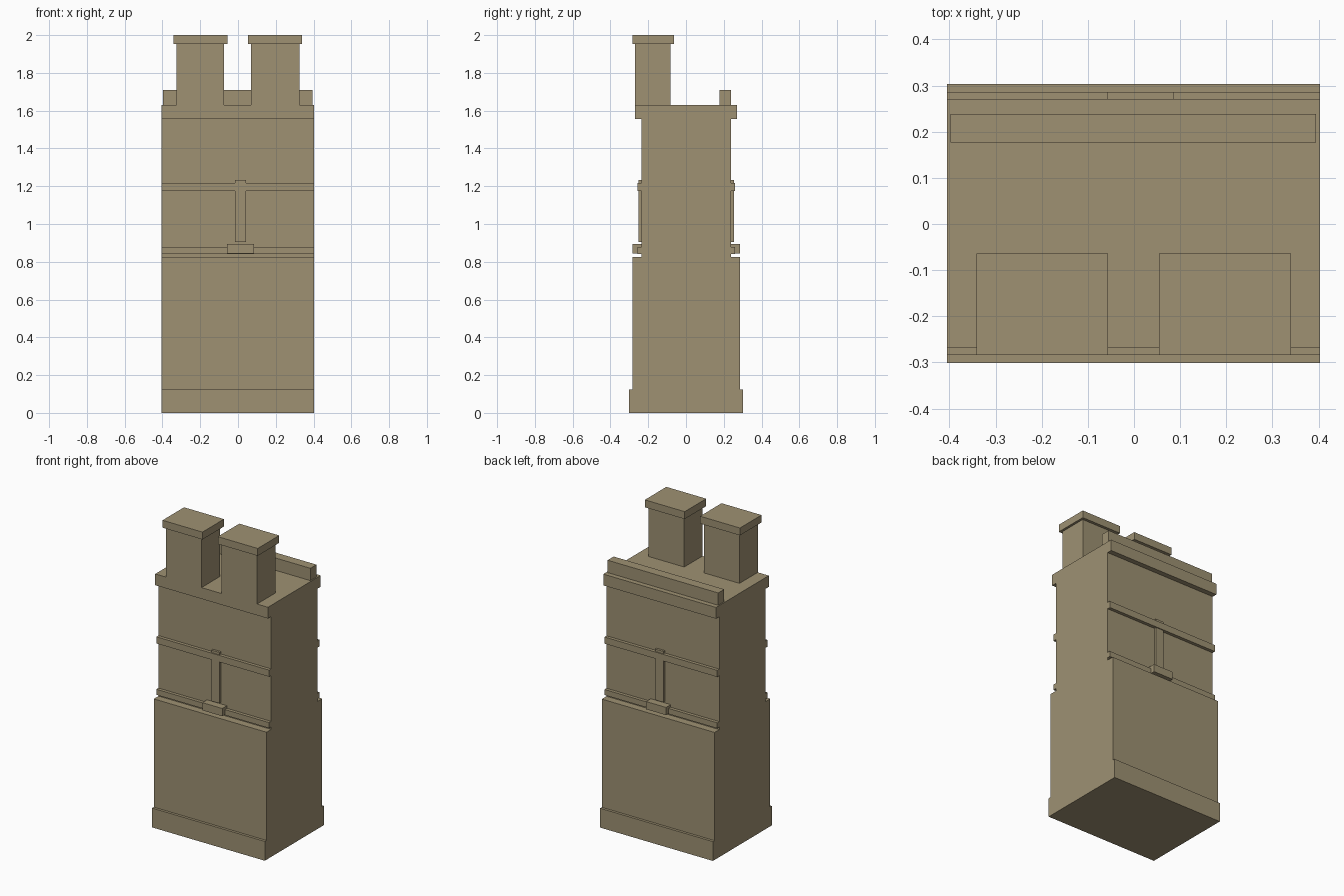
import bpy
import bmesh

cube = bpy.data.objects.get("Cube")
if cube:
    bpy.data.objects.remove(cube, do_unlink=True)

stone = bpy.data.materials.new("tan_stone")
stone.use_nodes = True
colour = (0.342, 0.283, 0.171, 1)
stone.diffuse_color = colour
stone.node_tree.nodes["Principled BSDF"].inputs["Base Color"].default_value = colour

MID = 0.001                    # depth centre of the tower
LEFT, RIGHT = 0.403, -0.405    # side walls
ROOF = 1.63


def finish(name, bm):
    bmesh.ops.recalc_face_normals(bm, faces=bm.faces)
    mesh = bpy.data.meshes.new(name)
    bm.to_mesh(mesh)
    bm.free()
    mesh.materials.append(stone)
    obj = bpy.data.objects.new(name, mesh)
    bpy.context.collection.objects.link(obj)
    return obj


def box(name, x, y, z):
    bm = bmesh.new()
    bmesh.ops.create_cube(bm, size=1)
    for v in bm.verts:
        v.co = [(a + b) / 2 + c * (b - a) for c, (a, b) in zip(v.co, (x, y, z))]
    return finish(name, bm)


# Tower: stepped half profile (depth, height) mirrored and extruded sideways
WALL, BAND = 0.237, 0.258
half = [(0.302, 0), (0.302, 0.125), (0.285, 0.125), (0.285, 0.826),
        (WALL, 0.826), (WALL, 0.842), (BAND, 0.842), (BAND, 0.878),
        (WALL, 0.878), (WALL, 1.175), (BAND, 1.175), (BAND, 1.218),
        (WALL, 1.218), (WALL, 1.557), (0.27, 1.557), (0.27, ROOF)]
outline = [(MID + d, z) for d, z in half] + [(MID - d, z) for d, z in reversed(half)]
bm = bmesh.new()
face = bm.faces.new([bm.verts.new((RIGHT, y, z)) for y, z in outline])
side = bmesh.ops.extrude_face_region(bm, geom=[face])
bmesh.ops.translate(bm, vec=(LEFT - RIGHT, 0, 0),
                    verts=[g for g in side["geom"] if isinstance(g, bmesh.types.BMVert)])
finish("tower_body", bm)

# Upright bar, its top tab and the sill block on front and back
for name, s in (("front", -1), ("back", 1)):
    def depth(d):
        return sorted((MID + s * (WALL - 0.01), MID + s * d))
    box(name + "_upright", (-0.015, 0.043), depth(0.252), (0.904, 1.234))
    box(name + "_sill_block", (-0.057, 0.086), depth(0.285), (0.845, 0.895))

# Pair of chimneys at the front
for name, x, cap_x in (("right", (-0.326, -0.073), (-0.342, -0.056)),
                       ("left", (0.07, 0.325), (0.054, 0.34))):
    box(name + "_chimney", x, (MID - 0.27, -0.082), (ROOF, 1.952))
    box(name + "_chimney_cap", cap_x, (-0.284, -0.064), (1.952, 2.0))

# Low parapet at the back of the roof
box("back_parapet", (-0.398, 0.395), (0.177, 0.239), (ROOF, 1.71))
